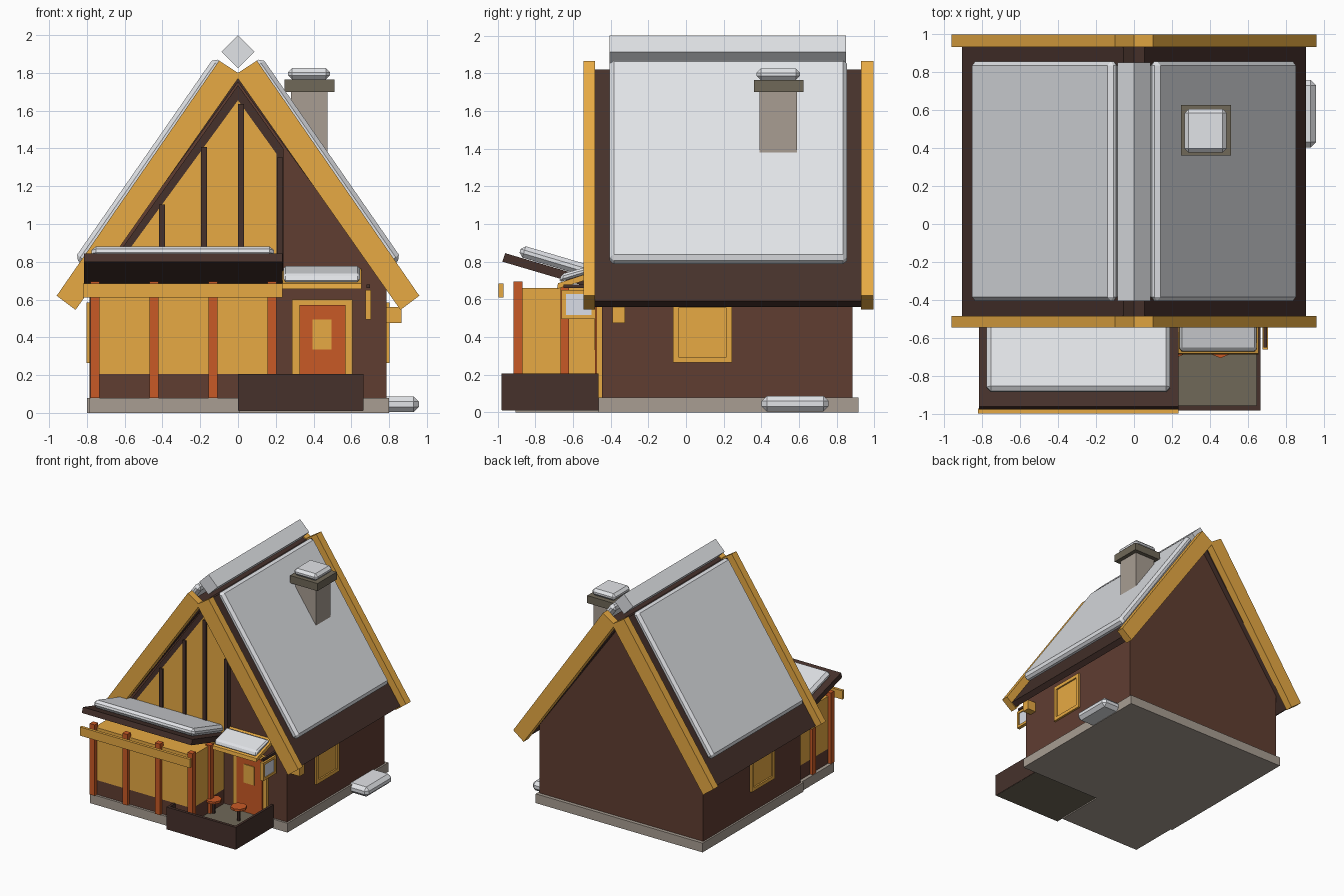
import bpy
import bmesh
from mathutils import Vector

cube = bpy.data.objects.get("Cube")
if cube:
    bpy.data.objects.remove(cube, do_unlink=True)


def material(name, rgb):
    # 8-bit display colour to linear
    lin = [((c / 255 + 0.055) / 1.055) ** 2.4 for c in rgb] + [1]
    m = bpy.data.materials.new(name)
    m.use_nodes = True
    m.diffuse_color = lin
    m.node_tree.nodes["Principled BSDF"].inputs["Base Color"].default_value = lin
    return m


YELLOW = material("warm yellow", (234, 172, 68))
WALL = material("brown timber", (96, 61, 49))
DARK = material("dark timber", (70, 49, 43))
ORANGE = material("orange wood", (201, 90, 38))
STONE = material("stone", (168, 157, 146))
SLATE = material("olive stone", (112, 104, 88))
SNOW = material("snow", (230, 232, 236))
GLASS = material("pale glass", (222, 226, 236))


def prism(name, pts, lo, hi, mat, axis="y", bevel=0):
    """Extrude a profile: xz points along y, or yz points along x."""
    bm = bmesh.new()
    rings = []
    for d in (lo, hi):
        rings.append([bm.verts.new((a, d, b) if axis == "y" else (d, a, b)) for a, b in pts])
    n = len(pts)
    bm.faces.new(rings[0])
    bm.faces.new(rings[1])
    for i in range(n):
        j = (i + 1) % n
        bm.faces.new((rings[0][i], rings[0][j], rings[1][j], rings[1][i]))
    bmesh.ops.recalc_face_normals(bm, faces=bm.faces)
    me = bpy.data.meshes.new(name)
    bm.to_mesh(me)
    bm.free()
    me.materials.append(mat)
    ob = bpy.data.objects.new(name, me)
    bpy.context.collection.objects.link(ob)
    if bevel:
        mod = ob.modifiers.new("bevel", "BEVEL")
        mod.width = bevel
        mod.segments = 1


def box(name, x, y, z, mat, bevel=0):
    pts = [(x[0], z[0]), (x[1], z[0]), (x[1], z[1]), (x[0], z[1])]
    prism(name, pts, y[0], y[1], mat, bevel=bevel)


def sym(pts):
    """Complete a right-half profile by reflecting it in x."""
    return pts + [(-x, z) for x, z in reversed(pts) if x > 0]


def chevron(name, outer, inner, y, mat):
    """Inverted V: outer and inner edges run from right eave to ridge."""
    prism(name, sym(outer) + sym(inner)[::-1], y[0], y[1], mat)


def cylinder(name, x, y, z, r, mat):
    bm = bmesh.new()
    bmesh.ops.create_cone(bm, cap_ends=True, segments=8, radius1=r, radius2=r, depth=z[1] - z[0])
    bmesh.ops.translate(bm, verts=bm.verts, vec=Vector((x, y, (z[0] + z[1]) / 2)))
    me = bpy.data.meshes.new(name)
    bm.to_mesh(me)
    bm.free()
    me.materials.append(mat)
    bpy.context.collection.objects.link(bpy.data.objects.new(name, me))


def side_frame(name, x, y, z, w, mat):
    """Rectangular frame lying in the yz plane."""
    box(name + "_bottom", x, y, (z[0], z[0] + w), mat)
    box(name + "_top", x, y, (z[1] - w, z[1]), mat)
    box(name + "_front", x, (y[0], y[0] + w), (z[0] + w, z[1] - w), mat)
    box(name + "_back", x, (y[1] - w, y[1]), (z[0] + w, z[1] - w), mat)


# Foundation and house body
box("foundation", (-0.8, 0.8), (-0.465, 0.915), (0, 0.08), STONE)
box("porch_foundation", (-0.785, 0.01), (-0.905, -0.465), (0, 0.08), STONE)
prism("house_walls", sym([(0.785, 0.08), (0.785, 0.67), (0, 1.775)]), -0.447, 0.885, WALL)

# Roof, gable boards and snow
chevron("roof", [(0.905, 0.59), (0.055, 1.82), (0, 1.79)], [(0.865, 0.56), (0, 1.75)], (-0.483, 0.93), DARK)
for name, y in (("front", (-0.545, -0.483)), ("back", (0.93, 0.995))):
    chevron(name + "_gable_boards", [(0.96, 0.62), (0.10, 1.865), (0, 1.80)],
            [(0.86, 0.545), (0, 1.77)], y, YELLOW)
for side, s in (("left", 1), ("right", -1)):
    pts = [(0.127, 1.882), (0.864, 0.82), (0.81, 0.772), (0.075, 1.848)]
    prism(side + "_roof_snow", [(s * x, z) for x, z in pts], -0.405, 0.855, SNOW, bevel=0.022)
prism("ridge_snow", sym([(0, 2.0), (0.088, 1.912), (0, 1.825)]), -0.405, 0.85, SNOW)

# Chimney
box("chimney", (0.28, 0.475), (0.39, 0.59), (1.2, 1.70), STONE)
box("chimney_cap", (0.247, 0.51), (0.36, 0.625), (1.70, 1.765), SLATE)
box("chimney_snow", (0.265, 0.487), (0.375, 0.605), (1.765, 1.825), SNOW, 0.022)

# Glazed front gable
prism("gable_trim", [(-0.765, 0.66), (0, 1.735), (0.24, 1.40), (0.24, 0.66)], -0.465, -0.44, DARK)
prism("gable_glazing", [(-0.725, 0.66), (0, 1.655), (0.205, 1.37), (0.205, 0.66)], -0.47, -0.46, YELLOW)
for x in (-0.402, -0.18, 0.015, 0.222):
    box("gable_mullion", (x - 0.016, x + 0.016), (-0.483, -0.45), (0.66, 1.655 - 1.37 * abs(x)), DARK)

# Glazed porch with posts and beam
porch_x, porch_y = (-0.755, 0.18), (-0.885, -0.45)
box("porch_base", porch_x, porch_y, (0.08, 0.205), WALL)
box("porch_glazing", porch_x, porch_y, (0.205, 0.66), YELLOW)
for i in range(4):
    x = -0.757 + 0.312 * i
    box("porch_post", (x - 0.024, x + 0.024), (-0.915, -0.867), (0.08, 0.695), ORANGE)
for x in (-0.757, 0.179):
    box("porch_side_post", (x - 0.024, x + 0.024), (-0.667, -0.62), (0.08, 0.67), ORANGE)
box("porch_beam", (-0.82, 0.235), (-0.995, -0.97), (0.61, 0.685), YELLOW)
prism("porch_roof", [(-0.975, 0.80), (-0.96, 0.845), (-0.45, 0.695), (-0.45, 0.645)], -0.815, 0.235, DARK, "x")
prism("porch_snow", [(-0.89, 0.828), (-0.872, 0.888), (-0.45, 0.763), (-0.46, 0.70)], -0.775, 0.19, SNOW, "x", 0.022)

# Door and its canopy
box("door_frame", (0.285, 0.605), (-0.475, -0.44), (0.08, 0.60), YELLOW)
box("door", (0.325, 0.57), (-0.483, -0.45), (0.08, 0.57), ORANGE)
box("door_window", (0.395, 0.495), (-0.489, -0.45), (0.335, 0.495), YELLOW)
prism("door_canopy", [(-0.685, 0.655), (-0.68, 0.685), (-0.44, 0.765), (-0.44, 0.73)], 0.235, 0.655, YELLOW, "x")
prism("canopy_snow", [(-0.675, 0.69), (-0.66, 0.735), (-0.50, 0.78), (-0.48, 0.75)], 0.24, 0.645, SNOW, "x", 0.012)

# Terrace with stools
box("terrace_floor", (0.003, 0.662), (-0.977, -0.455), (0.01, 0.08), SLATE)
box("terrace_front_wall", (0, 0.665), (-0.98, -0.955), (0.012, 0.205), DARK)
for x in (0, 0.645):
    box("terrace_side_wall", (x, x + 0.02), (-0.955, -0.465), (0.012, 0.205), DARK)
for x in (0.215, 0.455):
    cylinder("stool_leg", x, -0.64, (0.08, 0.19), 0.014, DARK)
    cylinder("stool_seat", x, -0.64, (0.185, 0.205), 0.065, ORANGE)

# Hanging sign
box("sign_bracket", (0.68, 0.70), (-0.65, -0.44), (0.66, 0.68), DARK)
side_frame("sign_frame", (0.675, 0.705), (-0.66, -0.48), (0.495, 0.65), 0.022, YELLOW)
box("sign_panel", (0.682, 0.698), (-0.64, -0.50), (0.515, 0.63), GLASS)

# Side windows
for side, s in (("left", 1), ("right", -1)):
    x = sorted((s * 0.78, s * 0.803))
    side_frame(side + "_window_frame", x, (-0.07, 0.245), (0.265, 0.585), 0.03, YELLOW)
    box(side + "_window_pane", sorted((s * 0.78, s * 0.79)), (-0.05, 0.225), (0.285, 0.565), YELLOW)

# Wall lamp and snow drift
box("wall_lamp", (0.78, 0.865), (-0.39, -0.325), (0.475, 0.56), YELLOW)
box("snow_drift", (0.72, 0.957), (0.402, 0.757), (0.004, 0.088), SNOW, 0.028)
